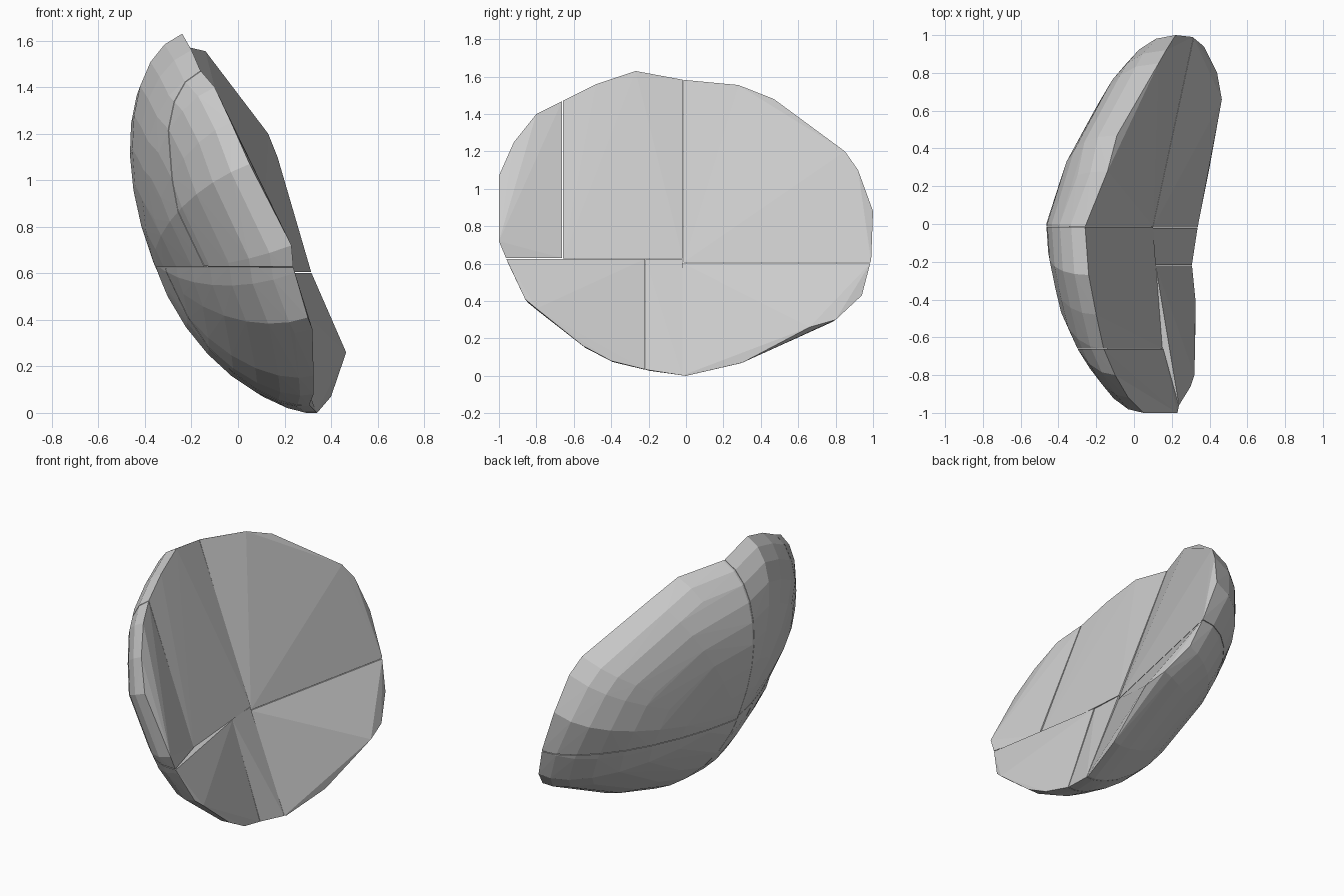
import bpy, bmesh, math
from mathutils import Vector

if "Cube" in bpy.data.objects:
    bpy.data.objects.remove(bpy.data.objects["Cube"])

# Rim of the shell, going round from the top towards +y
RIM = [(-.26, 0, 1.58), (-.14, .28, 1.555), (-.09, .47, 1.48), (.13, .85, 1.2),
       (.17, .92, 1.1), (.22, 1, .88), (.31, .99, .62), (.37, .94, .43),
       (.44, .8, .3), (.465, .66, .26), (.4, .3, .07), (.34, 0, 0),
       (.305, -.2, .03), (.325, -.4, .08), (.325, -.55, .16), (.32, -.8, .36),
       (.3, -.86, .41), (.24, -.95, .6), (.23, -1, .72), (.05, -1, 1.07),
       (-.03, -.92, 1.25), (-.1, -.8, 1.4), (-.16, -.66, 1.47),
       (-.2, -.48, 1.56), (-.24, -.27, 1.63)]
CENTRE = Vector((.046, 0, .8))
DEPTH = Vector((-.41, 0, -.152))
RINGS = 8


def fullness(r):
    """Lower power = fuller bulge: upper rear side and lower front side."""
    power = 1.4 - .25 * r.z
    if r.y > 0:
        return power - .4 * r.y * min(1, r.z / 1.1)
    return power + .3 * r.y * min(1, max(0, (1.25 - r.z) / .4))


def back_shell():
    """Open dome bulging backwards from the rim."""
    bm = bmesh.new()
    rings = []
    for i in range(RINGS):
        a = math.pi / 2 * i / RINGS
        ring = []
        for r in RIM:
            r = Vector(r)
            p = CENTRE + (r - CENTRE) * math.cos(a) + DEPTH * math.sin(a) ** fullness(r)
            p.z = max(p.z, 0)
            ring.append(bm.verts.new(p))
        rings.append(ring)
    pole = bm.verts.new(CENTRE + DEPTH)
    n = len(RIM)
    for j in range(n):
        k = (j + 1) % n
        for a, b in zip(rings, rings[1:]):
            bm.faces.new((a[j], a[k], b[k]))
            bm.faces.new((a[j], b[k], b[j]))
        bm.faces.new((rings[-1][j], rings[-1][k], pole))
    return bm


def piece(name, y0, y1, z0, z1, hubs):
    """Convex block: shell clipped to a cell, closed by the inner face points."""
    shell = back_shell()
    for co, no in (((0, y0, 0), (0, -1, 0)), ((0, y1, 0), (0, 1, 0)),
                   ((0, 0, z0), (0, 0, -1)), ((0, 0, z1), (0, 0, 1))):
        geom = shell.verts[:] + shell.edges[:] + shell.faces[:]
        bmesh.ops.bisect_plane(shell, geom=geom, plane_co=co, plane_no=no, clear_outer=True)
    bm = bmesh.new()
    for p in [v.co.copy() for v in shell.verts] + hubs:
        bm.verts.new(p)
    shell.free()
    bmesh.ops.remove_doubles(bm, verts=bm.verts[:], dist=.004)
    bmesh.ops.convex_hull(bm, input=bm.verts[:])
    bmesh.ops.delete(bm, geom=[v for v in bm.verts if not v.link_faces], context='VERTS')
    bmesh.ops.recalc_face_normals(bm, faces=bm.faces[:])
    mesh = bpy.data.meshes.new(name)
    bm.to_mesh(mesh)
    bm.free()
    bpy.context.collection.objects.link(bpy.data.objects.new(name, mesh))


# Upper blocks
piece("upper_rear_block", -.014, 2, .606, 2, [(.1, -.014, .606)])
piece("upper_middle_block", -.658, -.017, .628, 2, [(.1, -.017, .628), (.15, -.658, .628)])
piece("upper_front_block", -2, -.662, .63, 2, [(.155, -.662, .63)])
# Lower blocks
piece("lower_rear_block", -.018, 2, -1, .602, [(.1, -.018, .602)])
piece("lower_middle_block", -.216, -.02, -1, .625, [(.1, -.02, .625), (.11, -.216, .625)])
piece("lower_front_block", -2, -.22, -1, .625, [(.115, -.22, .625), (.155, -.66, .625)])
